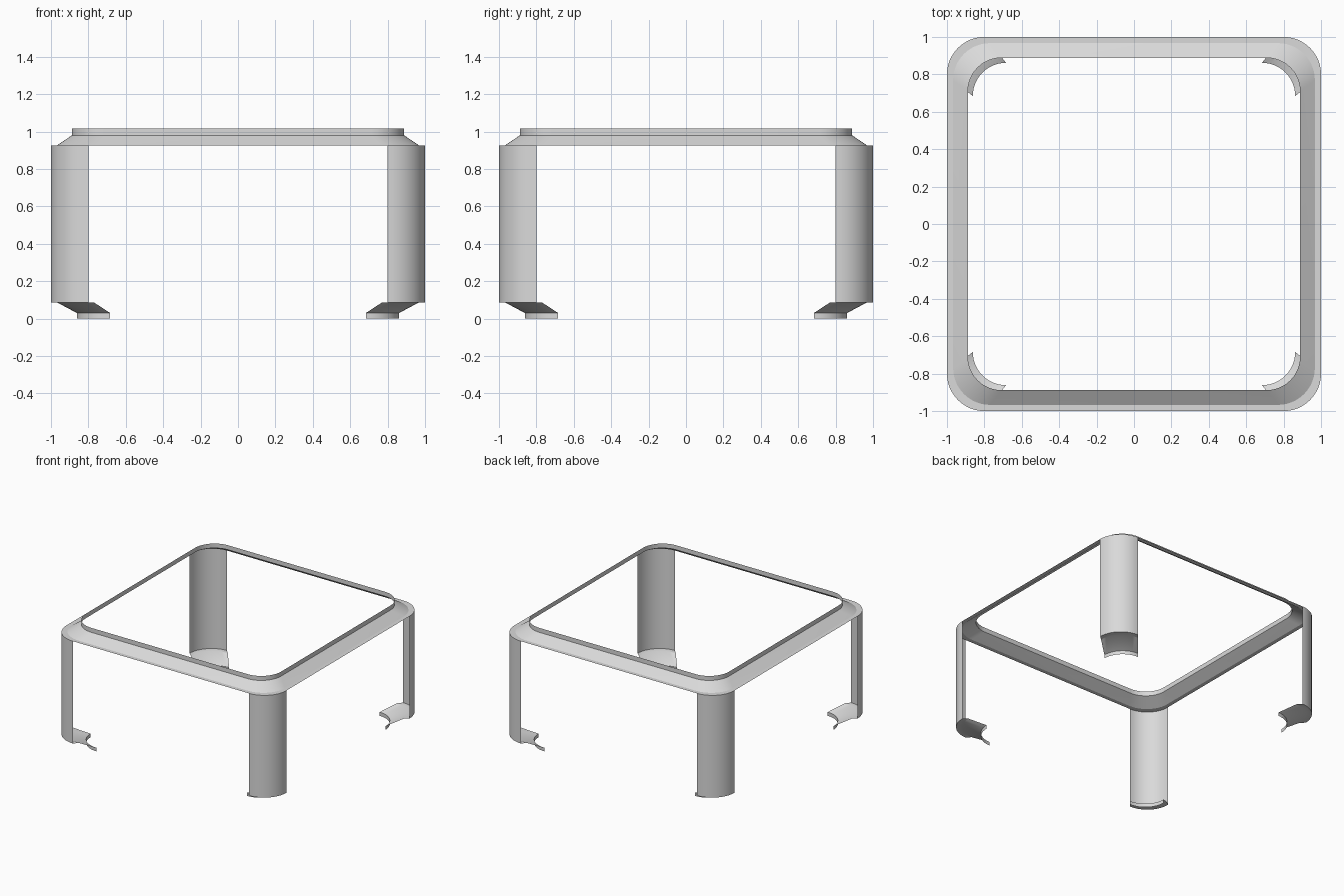
import bpy
import math

if "Cube" in bpy.data.objects:
    bpy.data.objects.remove(bpy.data.objects["Cube"])

SEG = 12  # segments per rounded corner

metal = bpy.data.materials.new("light_grey_metal")
metal.diffuse_color = (0.7, 0.7, 0.7, 1.0)
metal.use_nodes = True
metal.node_tree.nodes["Principled BSDF"].inputs["Base Color"].default_value = metal.diffuse_color


def corner_arc(extent, radius, z, quarter):
    """Quarter-circle corner of a rounded square, counter-clockwise."""
    c = extent - radius
    turn = quarter * math.pi / 2
    pts = []
    for i in range(SEG + 1):
        a = i / SEG * math.pi / 2
        x, y = c + radius * math.cos(a), c + radius * math.sin(a)
        pts.append((x * math.cos(turn) - y * math.sin(turn),
                    x * math.sin(turn) + y * math.cos(turn), z))
    return pts


def rounded_square(extent, radius, z):
    return [p for q in range(4) for p in corner_arc(extent, radius, z, q)]


def sheet(name, rows, closed=False):
    """Thin metal sheet joining rows of points from bottom to top."""
    n = len(rows[0])
    verts = [p for row in rows for p in row]
    faces = []
    for r in range(len(rows) - 1):
        for i in range(n if closed else n - 1):
            j = (i + 1) % n
            faces.append((r * n + i, r * n + j, (r + 1) * n + j, (r + 1) * n + i))
    mesh = bpy.data.meshes.new(name)
    mesh.from_pydata(verts, [], faces)
    mesh.materials.append(metal)
    obj = bpy.data.objects.new(name, mesh)
    bpy.context.collection.objects.link(obj)
    bpy.ops.object.select_all(action='DESELECT')
    obj.select_set(True)
    bpy.context.view_layer.objects.active = obj
    bpy.ops.object.shade_smooth_by_angle(angle=math.radians(25))
    return obj


# Top frame: narrow flange, sloped band and upright lip
frame_profile = [(1.0, 0.20, 0.926), (0.967, 0.197, 0.926),
                 (0.888, 0.178, 0.98), (0.888, 0.178, 1.017)]
sheet("top_frame", [rounded_square(*p) for p in frame_profile], closed=True)

# Curved corner legs, each with an inward sloping foot and small upright lip
foot_profile = [(0.862, 0.178, 0.0), (0.862, 0.178, 0.03),
                (0.967, 0.197, 0.086), (1.0, 0.20, 0.086)]
leg_profile = [(1.0, 0.20, 0.086), (1.0, 0.20, 0.926)]
for q, side in enumerate(("back_right", "back_left", "front_left", "front_right")):
    sheet("leg_" + side, [corner_arc(*p, q) for p in leg_profile])
    sheet("foot_" + side, [corner_arc(*p, q) for p in foot_profile])
